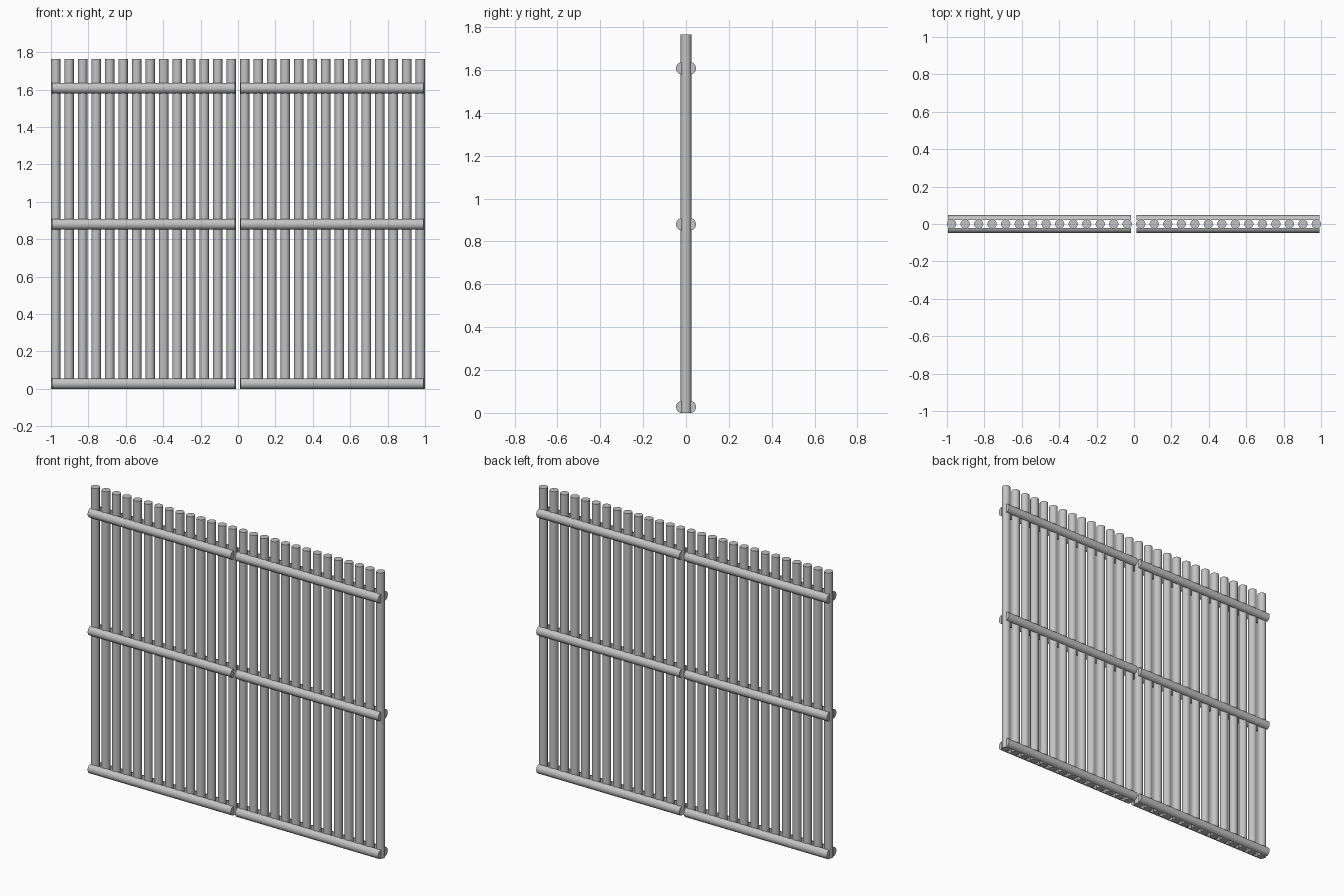
import bpy, bmesh, math

if "Cube" in bpy.data.objects:
    bpy.data.objects.remove(bpy.data.objects["Cube"])

grey = bpy.data.materials.new("light grey")
grey.diffuse_color = (0.55, 0.55, 0.55, 1)
grey.use_nodes = True
grey.node_tree.nodes["Principled BSDF"].inputs["Base Color"].default_value = grey.diffuse_color


def prism(name, profile, vector, origin):
    """Extrude a closed profile along a vector into a capped solid."""
    bm = bmesh.new()
    face = bm.faces.new([bm.verts.new(p) for p in profile])
    ext = bmesh.ops.extrude_face_region(bm, geom=[face], use_keep_orig=True)
    moved = [v for v in ext["geom"] if isinstance(v, bmesh.types.BMVert)]
    bmesh.ops.translate(bm, verts=moved, vec=vector)
    bmesh.ops.recalc_face_normals(bm, faces=bm.faces)
    mesh = bpy.data.meshes.new(name)
    bm.to_mesh(mesh)
    bm.free()
    mesh.materials.append(grey)
    obj = bpy.data.objects.new(name, mesh)
    obj.location = origin
    bpy.context.collection.objects.link(obj)
    bpy.ops.object.select_all(action='DESELECT')
    obj.select_set(True)
    bpy.context.view_layer.objects.active = obj
    bpy.ops.object.shade_smooth_by_angle(angle=math.radians(40))
    return obj


# Upright round posts, evenly spaced
POSTS, RADIUS, HEIGHT = 28, 0.025, 1.765
circle = [(RADIUS * math.cos(math.tau * i / 16), RADIUS * math.sin(math.tau * i / 16), 0)
          for i in range(16)]
for i in range(POSTS):
    x = -0.975 + 1.95 * i / (POSTS - 1)
    prism("post", circle, (0, 0, HEIGHT), (x, 0, 0))

# Half-round rails on both faces, in two panels with a gap between
for side, name in ((-1, "front_rail"), (1, "back_rail")):
    half_round = [(0, side * 0.026 * math.sin(math.pi * i / 8), 0.028 * math.cos(math.pi * i / 8))
                  for i in range(9)]
    for z in (0.028, 0.88, 1.608):
        for x in (-0.995, 0.013):
            prism(name, half_round, (0.978, 0, 0), (x, side * 0.021, z))
